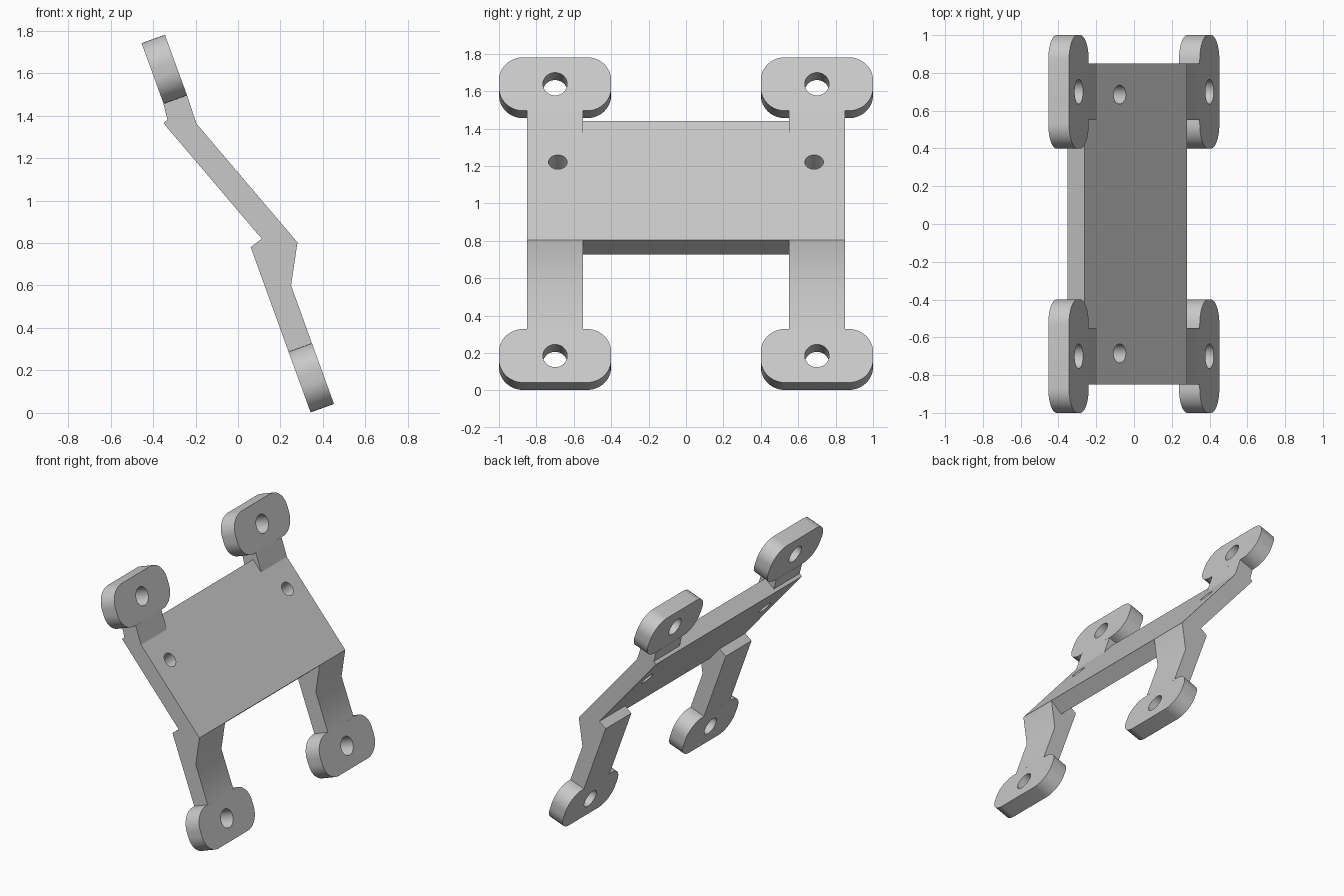
import bpy, bmesh, math
from mathutils import Vector, Matrix

cube = bpy.data.objects.get("Cube")
if cube:
    bpy.data.objects.remove(cube, do_unlink=True)

grey = bpy.data.materials.new("light grey metal")
grey.use_nodes = True
COLOUR = (0.58, 0.58, 0.58, 1)
grey.diffuse_color = COLOUR
grey.node_tree.nodes["Principled BSDF"].inputs["Base Color"].default_value = COLOUR


def prism(name, points, depth):
    """Extrude a closed 3D outline along a vector."""
    bm = bmesh.new()
    face = bm.faces.new([bm.verts.new(p) for p in points])
    top = bmesh.ops.extrude_face_region(bm, geom=[face])
    verts = [g for g in top["geom"] if isinstance(g, bmesh.types.BMVert)]
    bmesh.ops.translate(bm, verts=verts, vec=depth)
    bmesh.ops.recalc_face_normals(bm, faces=bm.faces)
    mesh = bpy.data.meshes.new(name)
    bm.to_mesh(mesh)
    bm.free()
    mesh.materials.append(grey)
    obj = bpy.data.objects.new(name, mesh)
    bpy.context.collection.objects.link(obj)
    return obj


def drill(obj, centre, axis, radius):
    """Cut a round through hole."""
    bm = bmesh.new()
    turn = axis.to_track_quat("Z", "Y").to_matrix().to_4x4()
    bmesh.ops.create_cone(bm, cap_ends=True, segments=40, radius1=radius, radius2=radius,
                          depth=0.6, matrix=Matrix.Translation(centre) @ turn)
    mesh = bpy.data.meshes.new("drill")
    bm.to_mesh(mesh)
    bm.free()
    mesh.materials.append(grey)
    cutter = bpy.data.objects.new("drill", mesh)
    cutter.hide_render = True
    bpy.context.collection.objects.link(cutter)
    mod = obj.modifiers.new("hole", "BOOLEAN")
    mod.operation, mod.solver, mod.object = "DIFFERENCE", "EXACT", cutter
    bpy.context.view_layer.objects.active = obj
    bpy.ops.object.modifier_apply(modifier=mod.name)
    bpy.data.objects.remove(cutter, do_unlink=True)


def side_profile(name, profile, y0, y1):
    return prism(name, [(x, y0, z) for x, z in profile], Vector((0, y1 - y0, 0)))


# Sloping plate: a slab given by its outer face and its thickness
THICK = 0.117
top_outer, low_outer = Vector((-0.262, 0, 1.44)), Vector((0.28, 0, 0.803))
slope = (low_outer - top_outer).normalized()
plate_out = Vector((-slope.z, 0, slope.x))
top_inner = top_outer - plate_out * THICK
low_inner = low_outer - plate_out * THICK


def xz(v):
    return (v.x, v.z)


plate = side_profile("plate", [xz(p) for p in (top_outer, low_outer, low_inner, top_inner)],
                     -0.85, 0.85)
for side in (-1, 1):
    drill(plate, top_outer + slope * 0.288 + Vector((0, side * 0.685, 0)), plate_out, 0.05)
parts = [plate]

# Legs meet the plate along its outline
upper_leg = [(-0.24, 1.495), xz(top_outer + slope * 0.102), xz(top_outer),
             xz(top_outer - plate_out * 0.092), (-0.351, 1.455)]
lower_leg = [xz(low_outer), (0.25, 0.6), (0.348, 0.328), (0.238, 0.288), (0.06, 0.78),
             xz(low_inner - slope * 0.122), xz(low_inner)]

# Pads: rounded rectangles lying in a steeper plane than the plate
pad_down = Vector((0.342, 0, -0.94))
pad_out = Vector((0.94, 0, 0.342))
HALF_Y, HALF_U, RADIUS = 0.3, 0.152, 0.13


def pad(name, centre):
    outline = []
    for i, (sy, su) in enumerate([(1, 1), (-1, 1), (-1, -1), (1, -1)]):
        for k in range(13):
            a = math.pi / 2 * (i + k / 12)
            y = sy * (HALF_Y - RADIUS) + RADIUS * math.cos(a)
            u = su * (HALF_U - RADIUS) + RADIUS * math.sin(a)
            outline.append(centre + pad_down * u + Vector((0, y, 0)))
    obj = prism(name, outline, -pad_out * THICK)
    drill(obj, centre, pad_out, 0.065)
    return obj


for label, side in (("front", -1), ("back", 1)):
    for level, profile, x, z in (("upper", upper_leg, -0.292, 1.638),
                                 ("lower", lower_leg, 0.4, 0.185)):
        y0, y1 = sorted((side * 0.55, side * 0.85))
        parts.append(side_profile(f"{label}_{level}_leg", profile, y0, y1))
        parts.append(pad(f"{label}_{level}_pad", Vector((x, side * 0.7, z))))

# Smooth the round edges only
bpy.ops.object.select_all(action="DESELECT")
for obj in parts:
    obj.select_set(True)
bpy.context.view_layer.objects.active = plate
bpy.ops.object.shade_smooth_by_angle(angle=math.radians(30))
